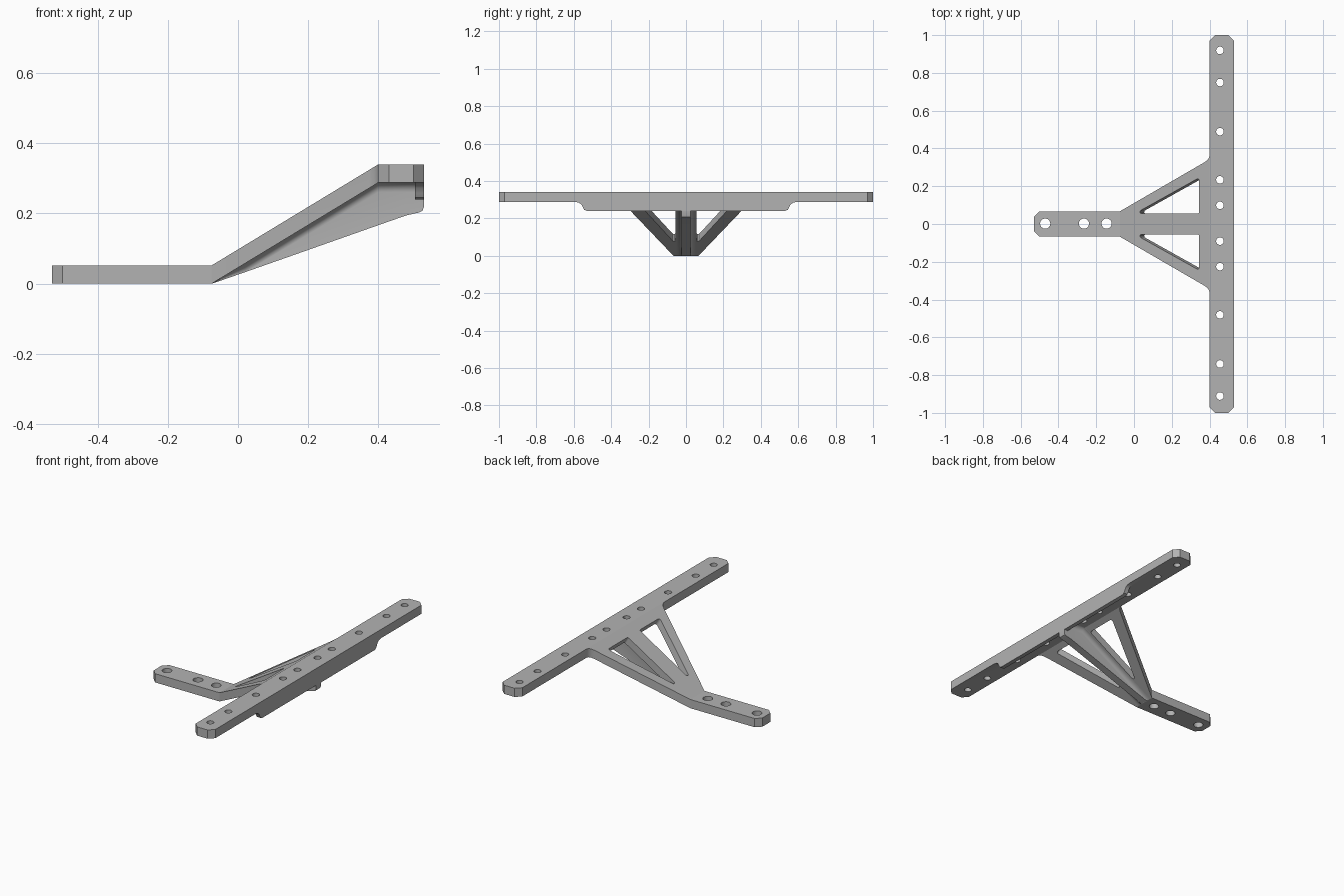
import bpy, bmesh, math
from mathutils import Vector

if "Cube" in bpy.data.objects:
    bpy.data.objects.remove(bpy.data.objects["Cube"], do_unlink=True)

grey = bpy.data.materials.new("matte grey")
grey.use_nodes = True
grey.diffuse_color = (0.45, 0.45, 0.45, 1)
grey.node_tree.nodes["Principled BSDF"].inputs["Base Color"].default_value = (0.45, 0.45, 0.45, 1)

BEND, TOP, THICK, RISE = -0.075, 0.4, 0.052, 0.288
SLOPE = RISE / (TOP - BEND)


def loft(name, rings):
    """Closed solid through equal-length rings of points."""
    bm = bmesh.new()
    loops = [[bm.verts.new(p) for p in ring] for ring in rings]
    n = len(loops[0])
    for a, b in zip(loops, loops[1:]):
        for i in range(n):
            j = (i + 1) % n
            bm.faces.new((a[i], a[j], b[j], b[i]))
    bm.faces.new(loops[0][::-1])
    bm.faces.new(loops[-1])
    bmesh.ops.recalc_face_normals(bm, faces=bm.faces[:])
    mesh = bpy.data.meshes.new(name)
    bm.to_mesh(mesh)
    bm.free()
    mesh.materials.append(grey)
    ob = bpy.data.objects.new(name, mesh)
    bpy.context.collection.objects.link(ob)
    return ob


def slab(name, pts, low, high):
    return loft(name, [[(x, y, low(x)) for x, y in pts], [(x, y, high(x)) for x, y in pts]])


def rounded(pts, radius, steps=6):
    """Round every corner of a convex outline."""
    out = []
    for i, p in enumerate(pts):
        p = Vector(p)
        u = (Vector(pts[i - 1]) - p).normalized()
        v = (Vector(pts[(i + 1) % len(pts)]) - p).normalized()
        half = u.angle(v) / 2
        reach = radius / math.tan(half)
        centre = p + (u + v).normalized() * radius / math.sin(half)
        a, b = p + u * reach - centre, p + v * reach - centre
        for k in range(steps + 1):
            d = a.lerp(b, k / steps).normalized() * radius
            out.append(tuple(centre + d))
    return out


def boolean(target, other, operation):
    mod = target.modifiers.new(operation.lower(), "BOOLEAN")
    mod.operation, mod.solver, mod.object = operation, "EXACT", other
    bpy.context.view_layer.objects.active = target
    bpy.ops.object.modifier_apply(modifier=mod.name)
    bpy.data.objects.remove(other, do_unlink=True)


def bolt_hole(target, x, y, z, radius):
    pts = [(x + radius * math.cos(math.tau * k / 24), y + radius * math.sin(math.tau * k / 24))
           for k in range(24)]
    boolean(target, slab("hole_cutter", pts, lambda _: z - 0.05, lambda _: z + 0.1), "DIFFERENCE")


def mirrored(half):
    return half + [(x, -y) for x, y in reversed(half)]


def underside(x):
    return max(0, min(x, TOP) - BEND) * SLOPE


def upside(x):
    return underside(x) + THICK


# Cross bar with chamfered ends
bracket = slab("bracket_frame", mirrored([(0.4, 0.97), (0.43, 1), (0.5, 1), (0.53, 0.97)]),
               underside, upside)

# Sloping gusset flaring into the bar
gusset = slab("gusset", mirrored([(BEND, 0.067), (0.375, 0.328), (0.387, 0.337),
                                  (0.396, 0.349), (TOP, 0.365)]), underside, upside)
boolean(bracket, gusset, "UNION")

# Flat mounting tongue
tongue = slab("tongue", mirrored([(-0.53, 0.037), (-0.5, 0.067), (BEND, 0.067)]),
              underside, upside)
boolean(bracket, tongue, "UNION")

# Stiffening lip under the outer edge, with S-curved ends
edge = [(0.59, RISE), (0.572, 0.284), (0.558, 0.273), (0.551, 0.258),
        (0.544, 0.246), (0.53, 0.24)]
outline = edge + [(-y, z) for y, z in reversed(edge)]
lip = loft("edge_lip", [[(x, y, z) for y, z in outline] for x in (0.505, 0.53)])
boolean(bracket, lip, "UNION")

# Triangular windows cut square to the slope
normal = Vector((-SLOPE, 0, 1)).normalized()
for side in (1, -1):
    corners = [(0.005, 0.055), (0.345, 0.055), (0.345, 0.245)]
    plan = [Vector((x, side * y, upside(x))) for x, y in rounded(corners, 0.009)]
    window = loft("window_cutter", [[p + normal * d for p in plan] for d in (-0.08, 0.05)])
    boolean(bracket, window, "DIFFERENCE")

# Bolt holes
for y in (0.095, 0.23, 0.485, 0.745, 0.915):
    for side in (1, -1):
        bolt_hole(bracket, 0.455, side * y + 0.004, RISE, 0.02)
for x in (-0.47, -0.265, -0.145):
    bolt_hole(bracket, x, 0.002, 0, 0.027)


# Central rib, blended into the underside by a concave fillet
def rib_section(x, bottom):
    top = underside(x)
    drop = min(0.027, top - bottom)
    half = [(0.05, top + 0.01)]
    for k in range(7):
        a = math.pi / 2 * k / 6
        half.append((0.05 - 0.027 * math.sin(a), top - drop * (1 - math.cos(a))))
    half.append((0.023, bottom - 0.0005))
    return [(x, y, z) for y, z in half] + [(x, -y, z) for y, z in reversed(half)]


stations = [(BEND + 0.002, 0.0007), (0.02, 0.033), (TOP, 0.167), (0.48, 0.195),
            (0.515, 0.203), (0.526, 0.208), (0.53, 0.218)]
rib = loft("central_rib", [rib_section(x, z) for x, z in stations])

# Smooth curved walls, keep edges crisp
for ob in (bracket, rib):
    bpy.ops.object.select_all(action="DESELECT")
    ob.select_set(True)
    bpy.context.view_layer.objects.active = ob
    bpy.ops.object.shade_smooth_by_angle(angle=math.radians(30))
